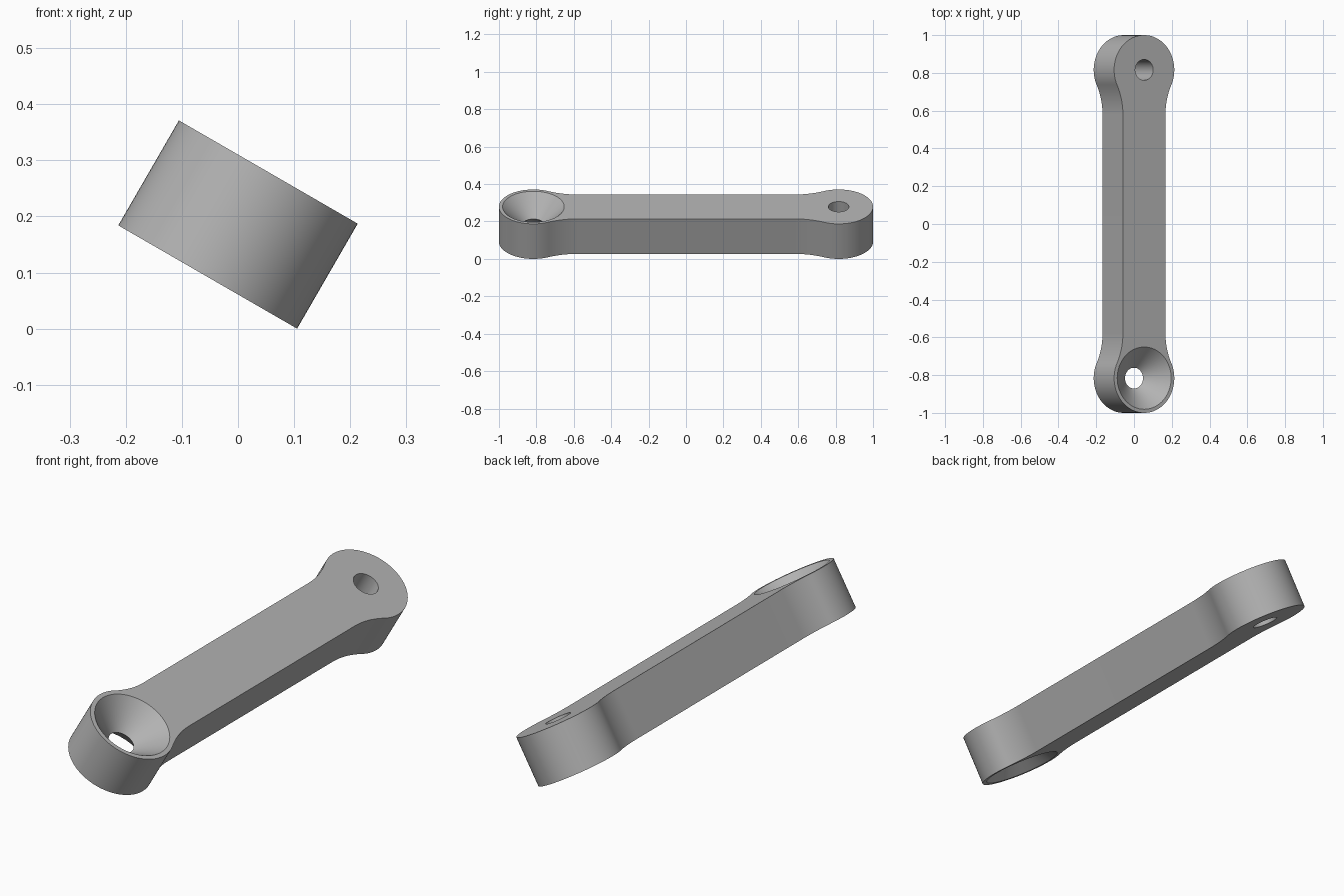
import bpy, bmesh, math
from mathutils import Matrix, Vector

if "Cube" in bpy.data.objects:
    bpy.data.objects.remove(bpy.data.objects["Cube"], do_unlink=True)

END_R, HALF_W, HALF_T, FILLET = 0.184, 0.13, 0.108, 0.37
END_Y = 1 - END_R
PIN_R, SINK_R = 0.055, 0.165
TILT = math.radians(30)


def arc(cx, cy, r, start, stop, n):
    return [(cx + r * math.cos(start + (stop - start) * i / n),
             cy + r * math.sin(start + (stop - start) * i / n)) for i in range(n + 1)]


def circle(cy, r):
    return arc(0, cy, r, 0, math.tau, 64)[:-1]


def outline():
    # One quarter: concave neck fillet, then the round end; mirrored twice
    fx = HALF_W + FILLET
    dy = math.sqrt((END_R + FILLET) ** 2 - fx ** 2)
    a = math.atan2(dy, fx)
    quarter = arc(fx, END_Y - dy, FILLET, math.pi, math.pi - a, 14)
    quarter += arc(0, END_Y, END_R, -a, math.pi / 2, 32)[1:]
    half = quarter + [(-x, y) for x, y in reversed(quarter[:-1])]
    return half + [(-x, -y) for x, y in half]


bm = bmesh.new()


def ring(points, z):
    verts = [bm.verts.new((x, y, z)) for x, y in points]
    return verts


def wall(a, b):
    for i in range(len(a)):
        j = (i + 1) % len(a)
        bm.faces.new((a[i], a[j], b[j], b[i]))


def cap(loops):
    # Flat face filled between the outline and the hole rims
    edges = []
    for loop in loops:
        for i, v in enumerate(loop):
            pair = (v, loop[(i + 1) % len(loop)])
            edges.append(bm.edges.get(pair) or bm.edges.new(pair))
    bmesh.ops.triangle_fill(bm, edges=edges, use_beauty=True, use_dissolve=False)


# Rims on both broad faces: outline, plain pin hole, countersunk hole
sides = [[ring(outline(), z), ring(circle(END_Y, PIN_R), z), ring(circle(-END_Y, SINK_R), z)]
         for z in (-HALF_T, HALF_T)]
for loops in sides:
    cap(loops)
wall(sides[0][0], sides[1][0])
wall(sides[0][1], sides[1][1])

# Countersinks from both faces meet at a narrow neck
neck = ring(circle(-END_Y, PIN_R), 0)
wall(sides[0][2], neck)
wall(neck, sides[1][2])
bmesh.ops.recalc_face_normals(bm, faces=bm.faces)

# Tilt the arm about its length and rest it on the ground
bm.transform(Matrix.Rotation(TILT, 4, 'Y'))
low = min(v.co.z for v in bm.verts)
bmesh.ops.translate(bm, verts=bm.verts, vec=Vector((0, 0, -low)))

mesh = bpy.data.meshes.new("link_arm")
bm.to_mesh(mesh)
bm.free()
arm = bpy.data.objects.new("link_arm", mesh)
bpy.context.collection.objects.link(arm)

# Plain grey finish
grey = bpy.data.materials.new("plain_grey")
grey.use_nodes = True
grey.diffuse_color = (0.45, 0.45, 0.45, 1)
grey.node_tree.nodes["Principled BSDF"].inputs["Base Color"].default_value = (0.45, 0.45, 0.45, 1)
mesh.materials.append(grey)

bpy.ops.object.select_all(action='DESELECT')
arm.select_set(True)
bpy.context.view_layer.objects.active = arm
bpy.ops.object.shade_smooth_by_angle(angle=math.radians(30))
